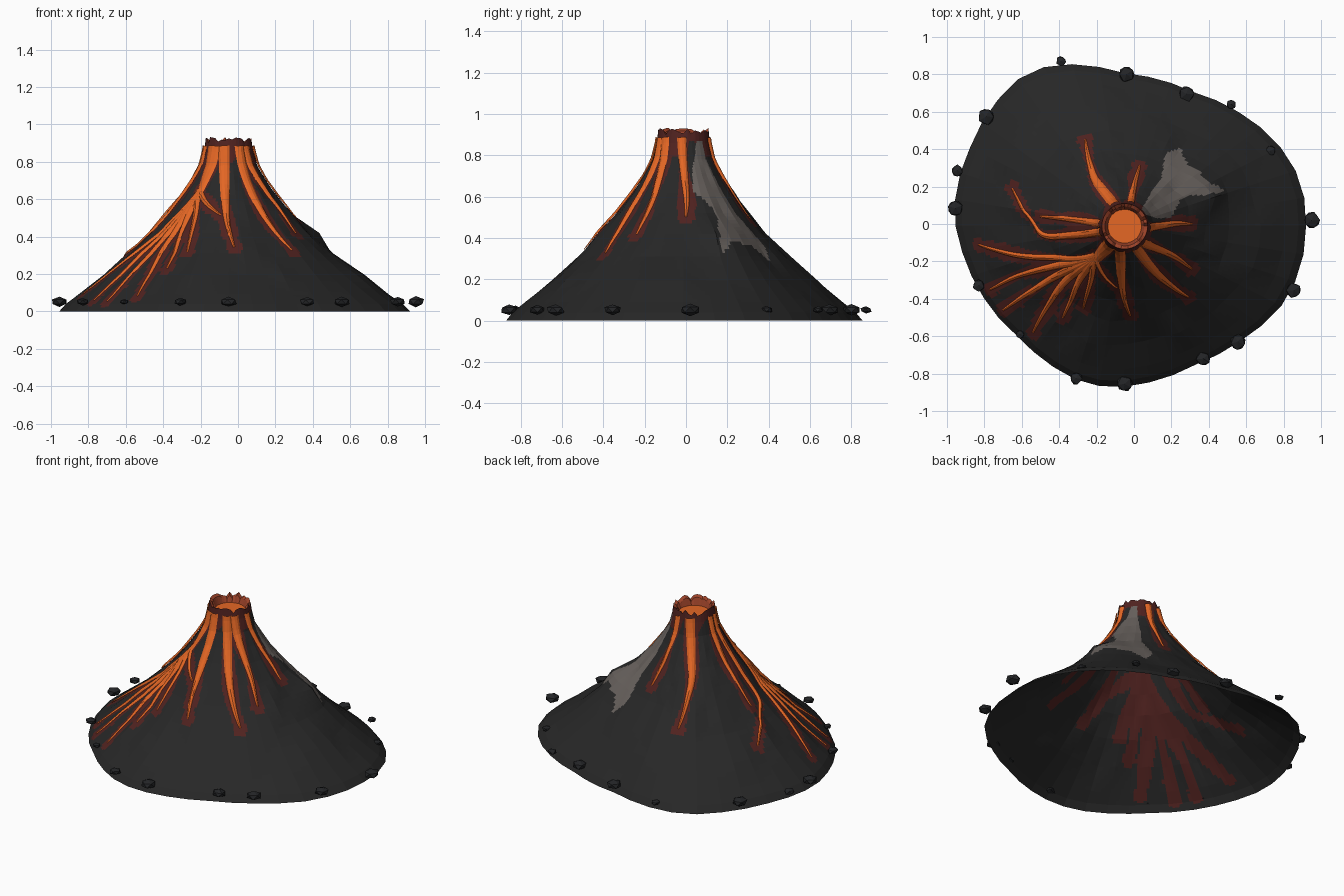
import bpy, bmesh, math, random
from mathutils import Vector
from mathutils.bvhtree import BVHTree
from mathutils.kdtree import KDTree

if "Cube" in bpy.data.objects:
    bpy.data.objects.remove(bpy.data.objects["Cube"])

random.seed(4)
CX, CY = -0.05, -0.012


def mat(name, c):
    m = bpy.data.materials.new(name)
    m.diffuse_color = (*c, 1)
    m.use_nodes = True
    m.node_tree.nodes["Principled BSDF"].inputs["Base Color"].default_value = m.diffuse_color
    return m


ROCK = mat("black basalt", (0.020, 0.020, 0.020))
CRUST = mat("dark red crust", (0.080, 0.016, 0.014))
ASH = mat("grey ash", (0.135, 0.118, 0.108))
LAVA = mat("orange lava", (0.78, 0.135, 0.018))
EMBER = mat("ember crater wall", (0.33, 0.055, 0.022))
BOULDER = mat("boulder grey", (0.017, 0.018, 0.020))


def make(name, verts, faces, *mats):
    me = bpy.data.meshes.new(name)
    me.from_pydata(verts, [], faces)
    for m in mats:
        me.materials.append(m)
    ob = bpy.data.objects.new(name, me)
    bpy.context.collection.objects.link(ob)
    return ob


# footprint of the mountain, as radius by angle
FOOT = [(.92, 0), (.9, .2), (.83, .35), (.73, .47), (.52, .62), (.3, .71), (-.03, .8), (-.23, .845),
        (-.45, .85), (-.62, .775), (-.77, .61), (-.88, .4), (-.945, .21), (-.96, .03), (-.9, -.2),
        (-.8, -.4), (-.61, -.61), (-.37, -.8), (-.26, -.855), (-.05, -.87), (.14, -.83), (.35, -.74),
        (.59, -.61), (.78, -.45), (.89, -.24)]
polar = sorted((math.atan2(y - CY, x - CX) % math.tau, math.hypot(x - CX, y - CY)) for x, y in FOOT)
polar = [(polar[-1][0] - math.tau, polar[-1][1])] + polar + [(polar[0][0] + math.tau, polar[0][1])]


def foot_radius(a):
    a %= math.tau
    for (a0, r0), (a1, r1) in zip(polar, polar[1:]):
        if a0 <= a <= a1:
            return r0 + (r1 - r0) * (a - a0) / (a1 - a0)
    return 0.9


# coarse faceted slope, then split finely so colours can be assigned by face
PROFILE = [(.122, .915), (.13, .86), (.15, .78), (.195, .70), (.25, .62), (.33, .52), (.42, .42),
           (.53, .31), (.67, .195), (.80, .09), (.865, .04), (.9, 0)]
SEG, CUT = 40, 6
coarse = []
for i in range(SEG):
    a = math.tau * i / SEG
    col = []
    for j, (r, z) in enumerate(PROFILE):
        s = (1 - z / .93) ** .8
        rr = r * (1 + (foot_radius(a) / .9 - 1) * s)
        da = (math.degrees(a) - 22) / 13
        rr *= 1 + .17 * math.exp(-da * da - ((z - .40) / .09) ** 2)
        if 2 < j < 9:
            rr *= 1 + random.uniform(-.025, .025)
        if j == 0:
            z += random.uniform(-.018, .018)
        col.append(Vector((CX + rr * math.cos(a), CY + rr * math.sin(a), z)))
    coarse.append(col)
NR = (len(PROFILE) - 1) * CUT + 1
NS = SEG * CUT
verts = []
for i in range(NS):
    A, B, u = coarse[i // CUT], coarse[(i // CUT + 1) % SEG], (i % CUT) / CUT
    for j in range(NR):
        k, v = min(j // CUT, len(PROFILE) - 2), 0
        v = j / CUT - k
        verts.append(A[k].lerp(B[k], u).lerp(A[k + 1].lerp(B[k + 1], u), v))
faces = []
for i in range(NS):
    n = (i + 1) % NS
    for j in range(NR - 1):
        faces.append((i * NR + j, i * NR + j + 1, n * NR + j + 1, n * NR + j))
cone = make("mountain_slope", verts, faces, ROCK, CRUST, ASH)
bvh = BVHTree.FromPolygons(verts, faces)

# lava stream paths in plan, with starting half width
HUB = (-.2, -.17)
STREAMS = [
    (.024, [(-.10, .10), (-.19, .21), (-.235, .32), (-.26, .45)]),
    (.016, [(-.02, .10), (.0, .2), (.03, .31)]),
    (.018, [(-.16, .0), (-.30, .02), (-.5, .04)]),
    (.018, [(-.16, -.04), (-.33, -.06), (-.48, -.06), (-.57, .05), (-.65, .19)]),
    (.018, [HUB, (-.40, -.18), (-.66, -.16), (-.83, -.11)]),
    (.020, [HUB, (-.40, -.22), (-.6, -.27), (-.77, -.35)]),
    (.022, [HUB, (-.38, -.26), (-.55, -.36), (-.70, -.46)]),
    (.022, [HUB, (-.34, -.28), (-.45, -.42), (-.54, -.58)]),
    (.020, [HUB, (-.28, -.28), (-.33, -.39), (-.38, -.5)]),
    (.016, [HUB, (-.23, -.30), (-.27, -.45)]),
    (.014, [HUB, (-.17, -.26), (-.09, -.34)]),
    (.038, [(-.12, -.10), (-.17, -.15), (-.21, -.2), (-.25, -.25)]),
    (.026, [(-.075, -.13), (-.07, -.25), (-.06, -.36), (-.02, -.49)]),
    (.024, [(.0, -.11), (.1, -.24), (.2, -.33), (.29, -.39)]),
    (.022, [(.03, -.09), (.17, -.15), (.31, -.24)]),
    (.018, [(.07, -.02), (.2, -.0), (.31, .0)]),
]


def on_slope(a, z):
    p, n, _, _ = bvh.ray_cast(Vector((CX, CY, z)), Vector((math.cos(a), math.sin(a), 0)))
    return p, n


def path_on_slope(pts, steps=10):
    az = []
    for x, y in pts:
        a = math.atan2(y - CY, x - CX)
        if az:
            a = az[-1][0] + (a - az[-1][0] + math.pi) % math.tau - math.pi
        hit = bvh.ray_cast(Vector((x, y, 2)), Vector((0, 0, -1)))[0]
        z = .885 if math.hypot(x - CX, y - CY) < .145 or hit is None else hit.z
        az.append(Vector((a, z)))
    ext = [2 * az[0] - az[1]] + az + [2 * az[-1] - az[-2]]
    out = []
    for p0, p1, p2, p3 in zip(ext, ext[1:], ext[2:], ext[3:]):
        for s in range(steps):
            t = s / steps
            q = .5 * (2 * p1 + (p2 - p0) * t + (2 * p0 - 5 * p1 + 4 * p2 - p3) * t * t
                      + (3 * p1 - p0 - 3 * p2 + p3) * t ** 3)
            out.append(on_slope(q.x, q.y))
    out.append(on_slope(*az[-1]))
    return out


# lava streams: ridged ribbons that taper downhill
marks = []
for k, (w0, pts) in enumerate(STREAMS):
    path = path_on_slope(pts)
    sv, sf = [], []
    for i, (p, n) in enumerate(path):
        t = i / (len(path) - 1)
        w = w0 * (1 - t) ** .8 + .005
        d = path[min(i + 1, len(path) - 1)][0] - path[max(i - 1, 0)][0]
        side = d.cross(n).normalized()
        for o, h in ((-1, .001), (-.55, .008), (0, .011), (.55, .008), (1, .001)):
            q, qn, _, _ = bvh.find_nearest(p + side * w * o)
            sv.append(q + qn * (h * min(1, w / .015) + .002))
        marks.append((p, .036 + .012 * math.sin(k * 2.3 + t * 7) if t < .85 else .036))
    for i in range(len(path) - 1):
        for j in range(4):
            b = i * 5 + j
            sf.append((b, b + 1, b + 6, b + 5))
    make(f"lava_stream_{k + 1}", sv, sf, LAVA)
    # crust spreading past the tip
    marks.append((path[-1][0], .045))

# crust and ash colours on the slope
kd = KDTree(len(marks))
for i, (p, r) in enumerate(marks):
    kd.insert(p, i)
kd.balance()
ASH_PLAN = [(.03, .06), (.11, .2), (.15, .25), (.165, .38), (.245, .41), (.28, .33), (.36, .27),
            (.39, .23), (.49, .18), (.37, .15), (.31, .16), (.25, .13), (.2, .035), (.13, .03)]


def inside(x, y):
    c = False
    for (x0, y0), (x1, y1) in zip(ASH_PLAN, ASH_PLAN[1:] + ASH_PLAN[:1]):
        if (y0 > y) != (y1 > y) and x < (x1 - x0) * (y - y0) / (y1 - y0) + x0:
            c = not c
    return c


for f in cone.data.polygons:
    c = f.center
    a = math.atan2(c.y - CY, c.x - CX)
    if inside(c.x, c.y) and c.z < .87:
        f.material_index = 2
    elif c.z > .83 + .04 * math.sin(5 * a):
        f.material_index = 1
    elif any(d < marks[i][1] for _, i, d in kd.find_n(c, 3)):
        f.material_index = 1

# crater: inner wall and lava pool
cv, cf = [], []
for i in range(SEG):
    a = math.tau * i / SEG
    cv += [coarse[i][0], Vector((CX + .105 * math.cos(a), CY + .105 * math.sin(a), coarse[i][0].z - .012)),
           Vector((CX + .088 * math.cos(a), CY + .088 * math.sin(a), .865))]
    n = (i + 1) % SEG
    cf += [(i * 3 + j, n * 3 + j, n * 3 + j + 1, i * 3 + j + 1) for j in (0, 1)]
make("crater_wall", cv, cf, EMBER)
make("lava_pool", [(CX + .092 * math.cos(math.tau * i / SEG), CY + .092 * math.sin(math.tau * i / SEG), .87)
                   for i in range(SEG)], [tuple(range(SEG))], LAVA)

# boulders around the foot
BOULDERS = [(-.39, .87, .03), (-.04, .80, .046), (.28, .695, .046), (.52, .64, .03), (-.79, .575, .05),
            (-.945, .285, .036), (-.955, .085, .045), (-.83, -.33, .036), (-.31, -.825, .037),
            (-.05, -.855, .046), (.37, -.72, .042), (.555, -.63, .046), (.855, -.355, .045),
            (.95, .02, .05), (.73, .39, .032), (-.61, -.59, .025)]
for k, (x, y, r) in enumerate(BOULDERS):
    bm = bmesh.new()
    bmesh.ops.create_icosphere(bm, subdivisions=1, radius=r)
    turn = random.uniform(0, math.tau)
    for v in bm.verts:
        v.co *= random.uniform(.85, 1.05)
        ca, sa = math.cos(turn), math.sin(turn)
        v.co = Vector((x + ca * v.co.x - sa * v.co.y, y + sa * v.co.x + ca * v.co.y, .052 + v.co.z * .6))
    ob = make(f"boulder_{k + 1}", [], [], BOULDER)
    bm.to_mesh(ob.data)
    bm.free()
